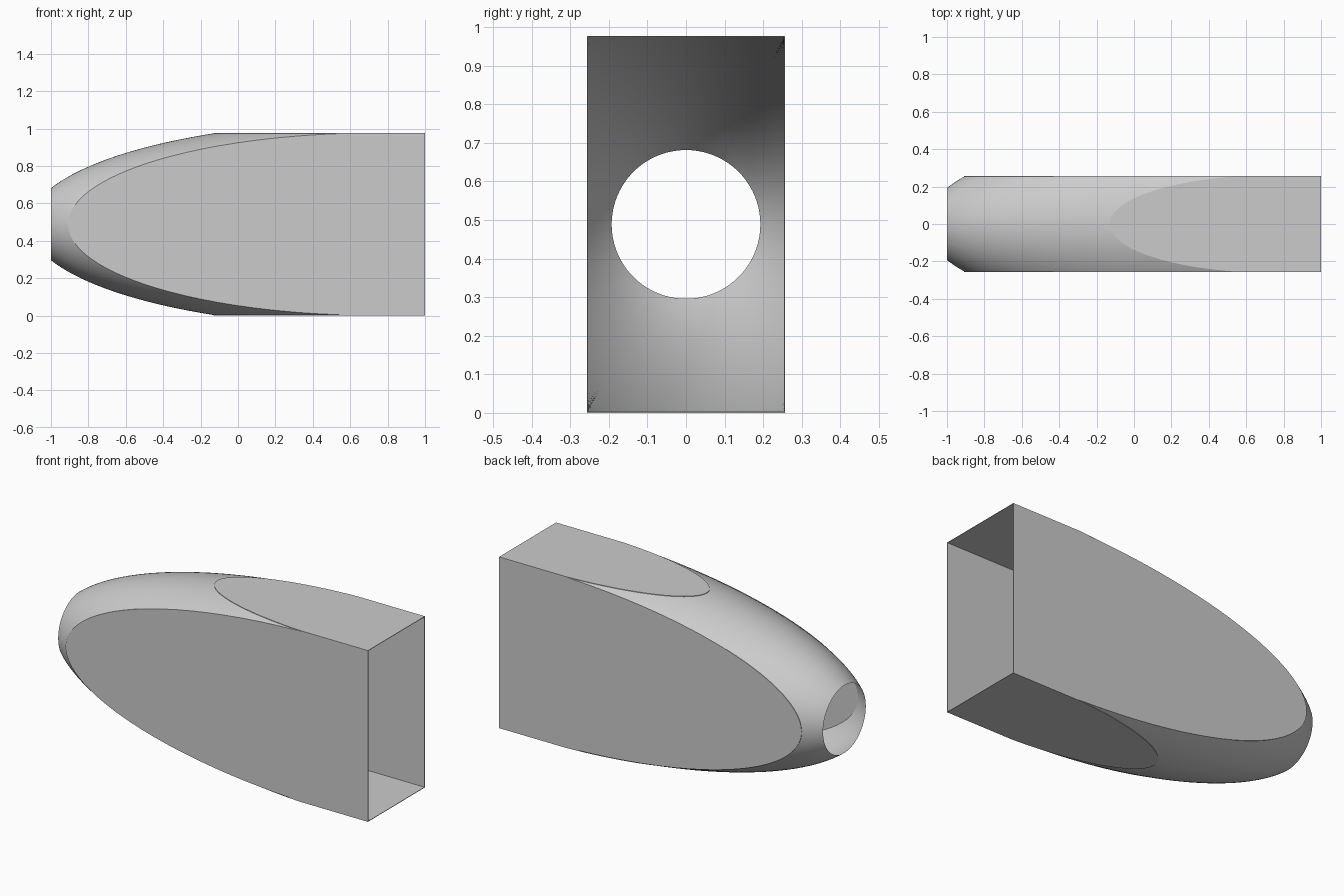
import bpy, bmesh, math
from mathutils import Vector

cube = bpy.data.objects.get("Cube")
if cube:
    bpy.data.objects.remove(cube, do_unlink=True)

HALF_Y, HALF_Z = 0.2535, 0.4855   # inner half width and half height
WALL = 0.003                      # flat plates stand slightly proud of the nose
MID_Z = HALF_Z + WALL
HOLE_SQ, RISE, BEND = 0.0371, 0.3042, 0.0872   # radius squared along the nose
SIDE_STEPS, ROWS = 64, 32

grey = bpy.data.materials.new("light_grey")
grey.use_nodes = True
colour = (0.6, 0.6, 0.6, 1)
grey.diffuse_color = colour
grey.node_tree.nodes["Principled BSDF"].inputs["Base Color"].default_value = colour


def radius(u):
    return math.sqrt(HOLE_SQ + RISE * u - BEND * u * u)


def reach(y, z):
    """Distance behind the nose opening where the curved skin meets (y, z)."""
    d = RISE * RISE - 4 * BEND * (y * y + z * z - HOLE_SQ)
    return (RISE - math.sqrt(max(d, 0))) / (2 * BEND)


def finish(name, bm):
    mesh = bpy.data.meshes.new(name)
    bm.to_mesh(mesh)
    bm.free()
    mesh.materials.append(grey)
    obj = bpy.data.objects.new(name, mesh)
    bpy.context.collection.objects.link(obj)
    return obj


# Four sides of the rectangular section, sampled by angle, corner to corner
corner = math.atan2(HALF_Z, HALF_Y)
limits = [-corner, corner, math.pi - corner, math.pi + corner, 2 * math.pi - corner]
sides = []
for a, b in zip(limits, limits[1:]):
    points = []
    for i in range(SIDE_STEPS + 1):
        t = (1 - math.cos(math.pi * i / SIDE_STEPS)) / 2   # denser at corners
        angle = a + (b - a) * t
        c, s = math.cos(angle), math.sin(angle)
        r = min(HALF_Y / max(abs(c), 1e-6), HALF_Z / max(abs(s), 1e-6))
        points.append((angle, r * c, r * s))
    sides.append(points)

# Curved nose skin, open at the tip and trimmed where it meets the plates
bm = bmesh.new()
columns = []
for angle, y, z in [p for side in sides for p in side[:-1]]:
    end = reach(y, z)
    column = []
    for j in range(ROWS + 1):
        u = end * j / ROWS
        r = radius(u)
        column.append(bm.verts.new((u - 1, r * math.cos(angle), MID_Z + r * math.sin(angle))))
    columns.append(column)
for k, col in enumerate(columns):
    nxt = columns[(k + 1) % len(columns)]
    for j in range(ROWS):
        face = bm.faces.new((col[j], col[j + 1], nxt[j + 1], nxt[j]))
        face.smooth = True
bmesh.ops.recalc_face_normals(bm, faces=bm.faces)
if sum(f.normal.dot(f.calc_center_median() - Vector((0, 0, MID_Z))) for f in bm.faces) < 0:
    bmesh.ops.reverse_faces(bm, faces=bm.faces)
finish("curved_nose", bm)

# Flat plates with rounded front outline, square at the open rear
names = ["left_plate", "top_plate", "right_plate", "bottom_plate"]
names[0], names[2] = "back_plate", "front_plate"
directions = [(0, 1, 0), (0, 0, 1), (0, -1, 0), (0, 0, -1)]
for name, out, side in zip(names, directions, sides):
    bm = bmesh.new()
    outline = [(reach(y, z) - 1, y, z) for _, y, z in side]
    outline += [(1, *side[-1][1:]), (1, *side[0][1:])]
    grow_y = (HALF_Y + WALL) / HALF_Y if out[2] else 1   # top and bottom cover the corners
    verts = [bm.verts.new((x, y * grow_y, MID_Z + z)) for x, y, z in outline]
    face = bm.faces.new(verts)
    extruded = bmesh.ops.extrude_face_region(bm, geom=[face], use_keep_orig=True)
    moved = [v for v in extruded["geom"] if isinstance(v, bmesh.types.BMVert)]
    bmesh.ops.translate(bm, verts=moved, vec=Vector(out) * WALL)
    bmesh.ops.recalc_face_normals(bm, faces=bm.faces)
    finish(name, bm)
